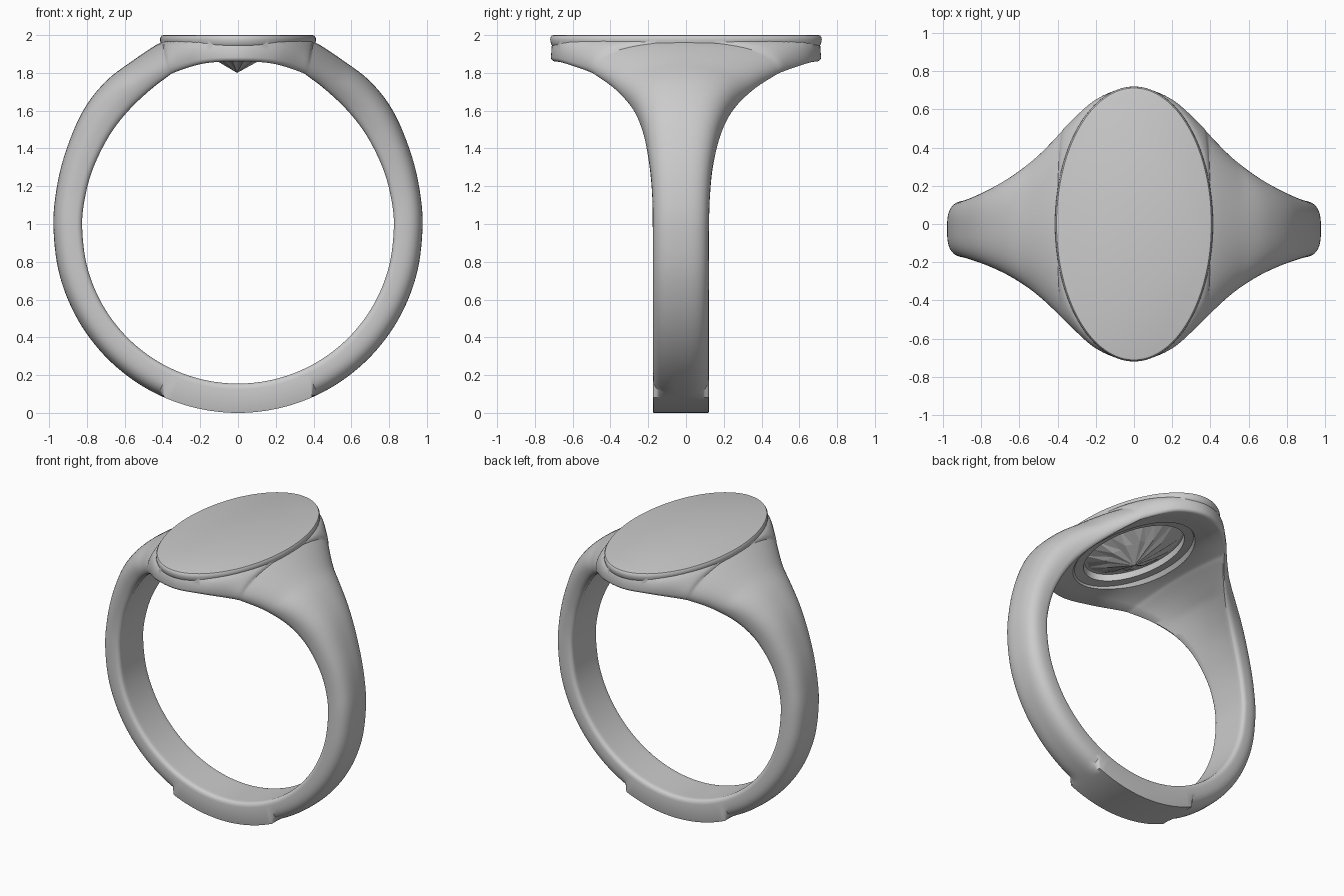
import bpy, bmesh, math

if "Cube" in bpy.data.objects:
    bpy.data.objects.remove(bpy.data.objects["Cube"])

# Half-ring stations: outer x, outer z, inner x, inner z, half width, y shift
HALF = [
    (0.00, 1.97, 0.00, 1.860, 0.715, 0.0),
    (0.20, 1.97, 0.18, 1.850, 0.660, 0.0),
    (0.36, 1.97, 0.33, 1.805, 0.530, 0.0),
    (0.42, 1.955, 0.38, 1.775, 0.475, -0.003),
    (0.55, 1.87, 0.47, 1.705, 0.375, -0.008),
    (0.70, 1.755, 0.58, 1.60, 0.275, -0.014),
    (0.82, 1.60, 0.68, 1.47, 0.210, -0.020),
    (0.91, 1.39, 0.765, 1.30, 0.170, -0.025),
    (0.96, 1.19, 0.81, 1.14, 0.153, -0.026),
]
for i in range(7):
    a = math.radians(90 * i / 6)
    c, s = math.cos(a), math.sin(a)
    HALF.append((0.977 * c, 0.98 - 0.98 * s, 0.825 * c, 0.98 - 0.825 * s, 0.149, -0.027))


def mirrored(st):
    return (-st[0], st[1], -st[2], st[3], st[4], st[5])


def smooth_loop(pts, steps):
    out, n = [], len(pts)
    for i in range(n):
        quad = [pts[(i + k) % n] for k in (-1, 0, 1, 2)]
        for j in range(steps):
            t = j / steps
            out.append([0.5 * (2 * b + (c - a) * t + (2 * a - 5 * b + 4 * c - d) * t * t
                               + (3 * b - a - 3 * c + d) * t ** 3) for a, b, c, d in zip(*quad)])
    return out


def section(st):
    xo, zo, xi, zi, w, shift = st
    # flat table under the oval face, then a dome down to the edge
    ye = 0.70 * math.sqrt(max(0.0, 1 - (xo / 0.40) ** 2))
    ye = min(ye, w - 0.002)
    flare = min(1, max(0, (w - 0.149) / 0.2))
    n = 3.0 - flare
    half = []
    for k in range(15):
        y = w * math.sin(math.pi / 2 * k / 14)
        u = min(1.0, max(0.0, (y - ye) / (w - ye)))
        half.append((y, 0.2 + 0.8 * (1 - u ** n) ** (1 / n)))
    corner = 0.025
    for k in range(1, 5):
        a = math.pi / 2 * k / 4
        half.append((w - corner * (1 - math.cos(a)), 0.2 - 0.2 * math.sin(a)))
    hollow = min(0.25, flare * 0.28)
    for k in range(5, -1, -1):
        f = k / 6
        half.append(((w - corner) * f, hollow * (1 - f * f)))
    loop = half + [(-y, h) for y, h in half[-2:0:-1]]
    return [(xi + (xo - xi) * h, y + shift, zi + (zo - zi) * h) for y, h in loop]


def new_object(name, bm):
    bmesh.ops.recalc_face_normals(bm, faces=bm.faces)
    me = bpy.data.meshes.new(name)
    bm.to_mesh(me)
    bm.free()
    ob = bpy.data.objects.new(name, me)
    bpy.context.collection.objects.link(ob)
    return ob


def oval_stack(name, rings, segs=96):
    """Closed solid from stacked ovals (rx, ry, z)."""
    bm = bmesh.new()
    rows = [[bm.verts.new((rx * math.cos(2 * math.pi * i / segs),
                           ry * math.sin(2 * math.pi * i / segs), z)) for i in range(segs)]
            for rx, ry, z in rings]
    for a, b in zip(rows, rows[1:]):
        for i in range(segs):
            j = (i + 1) % segs
            bm.faces.new((a[i], a[j], b[j], b[i]))
    bm.faces.new(rows[0])
    bm.faces.new(rows[-1])
    return new_object(name, bm)


def boolean(ob, other, op):
    m = ob.modifiers.new(op, 'BOOLEAN')
    m.object, m.operation, m.solver = other, op, 'EXACT'
    bpy.context.view_layer.objects.active = ob
    bpy.ops.object.modifier_apply(modifier=m.name)
    bpy.data.objects.remove(other)


# Band and shoulders: one closed loft
bm = bmesh.new()
stations = smooth_loop(HALF + [mirrored(s) for s in HALF[-2:0:-1]], 7)
rows = [[bm.verts.new(p) for p in section(s)] for s in stations]
for r, a in enumerate(rows):
    b = rows[(r + 1) % len(rows)]
    for i in range(len(a)):
        j = (i + 1) % len(a)
        bm.faces.new((a[i], a[j], b[j], b[i]))
ring = new_object("signet_ring", bm)

# Oval face with a softened rim
face = oval_stack("oval_face", [(0.40, 0.70, 1.935), (0.409, 0.714, 1.95), (0.413, 0.719, 1.975),
                                (0.411, 0.717, 1.988), (0.405, 0.711, 1.997), (0.396, 0.702, 2.0)])
boolean(ring, face, 'UNION')

# Stepped oval recess under the face
recess = oval_stack("recess_cutter", [(0.31, 0.53, 1.6), (0.31, 0.53, 1.84), (0.28, 0.50, 1.885),
                                      (0.235, 0.425, 1.89), (0.23, 0.42, 1.935)])
recess.hide_render = True
boolean(ring, recess, 'DIFFERENCE')

bpy.ops.object.select_all(action='DESELECT')
ring.select_set(True)
bpy.context.view_layer.objects.active = ring
bpy.ops.object.shade_smooth_by_angle(angle=math.radians(35))

# Faceted stone point inside the recess
bm = bmesh.new()
tip = bm.verts.new((-0.005, 0, 1.80))
rim, mid = [], []
for i in range(24):
    a = 2 * math.pi * i / 24
    c, s = math.cos(a), math.sin(a)
    rim.append(bm.verts.new((0.225 * c, 0.415 * s, 1.94)))
    k = 0.58 if i % 2 else 0.50
    mid.append(bm.verts.new((0.225 * k * c, 0.415 * k * s, 1.872)))
for i in range(24):
    j = (i + 1) % 24
    bm.faces.new((rim[i], rim[j], mid[j]))
    bm.faces.new((rim[i], mid[j], mid[i]))
    bm.faces.new((mid[i], mid[j], tip))
bm.faces.new(rim)
new_object("stone_point", bm)
